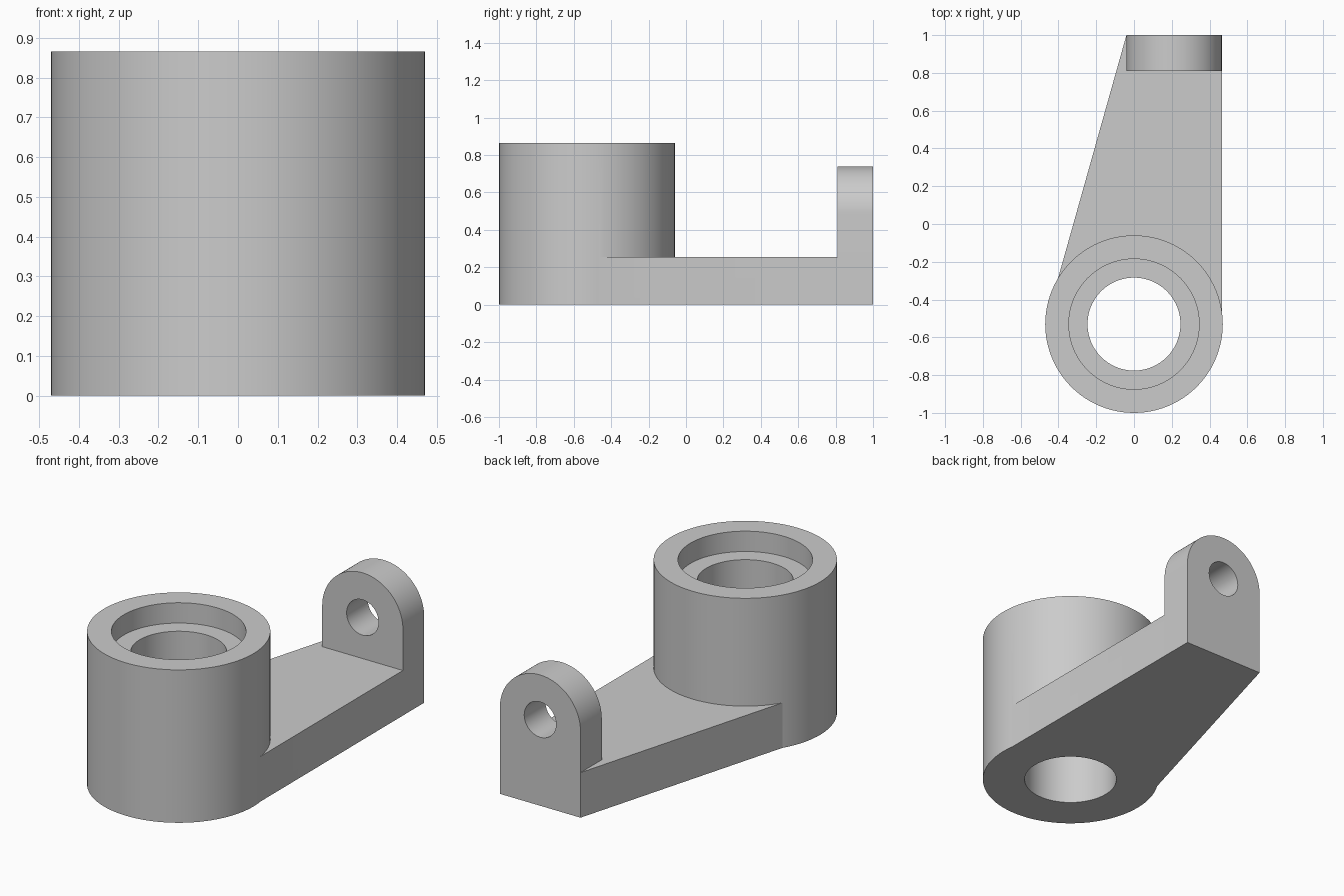
import bpy
import bmesh
import math
from mathutils import Vector

if "Cube" in bpy.data.objects:
    bpy.data.objects.remove(bpy.data.objects["Cube"])


def prism(name, outline, depth):
    """Extrude a closed outline of 3D points along the depth vector."""
    bm = bmesh.new()
    face = bm.faces.new([bm.verts.new(p) for p in outline])
    top = bmesh.ops.extrude_face_region(bm, geom=[face], use_keep_orig=True)
    verts = [g for g in top["geom"] if isinstance(g, bmesh.types.BMVert)]
    bmesh.ops.translate(bm, verts=verts, vec=Vector(depth))
    bmesh.ops.recalc_face_normals(bm, faces=bm.faces[:])
    mesh = bpy.data.meshes.new(name)
    bm.to_mesh(mesh)
    bm.free()
    obj = bpy.data.objects.new(name, mesh)
    bpy.context.collection.objects.link(obj)
    return obj


def arc(cx, cy, r, start, end, n):
    return [(cx + r * math.cos(start + (end - start) * i / n),
             cy + r * math.sin(start + (end - start) * i / n)) for i in range(n + 1)]


def disc(name, r, z0, z1):
    """Upright cylinder on the boss axis."""
    ring = arc(0, BOSS_Y, r, 0, math.tau, 96)[:-1]
    return prism(name, [(x, y, z0) for x, y in ring], (0, 0, z1 - z0))


def combine(target, other, operation):
    mod = target.modifiers.new(operation.title(), 'BOOLEAN')
    mod.operation = operation
    mod.solver = 'EXACT'
    mod.object = other
    bpy.context.view_layer.objects.active = target
    bpy.ops.object.modifier_apply(modifier=mod.name)
    bpy.data.objects.remove(other)


BOSS_Y, BOSS_R, BOSS_H = -0.53, 0.47, 0.865
ARM_H, RIGHT, LEFT = 0.255, 0.465, -0.04
LUG_Y0, LUG_R = 0.81, (RIGHT - LEFT) / 2
LUG_X, LUG_Z = (RIGHT + LEFT) / 2, 0.4875

# tapered arm
arm_outline = [(RIGHT, BOSS_Y), (RIGHT, 1), (LEFT, 1), (-0.4366, -0.41), (-0.2, BOSS_Y)]
bracket = prism("lever_bracket", [(x, y, 0) for x, y in arm_outline], (0, 0, ARM_H))

# round-topped lug at the back end
lug_outline = [(LEFT, ARM_H), (RIGHT, ARM_H)] + arc(LUG_X, LUG_Z, LUG_R, 0, math.pi, 48)
combine(bracket, prism("lug", [(x, LUG_Y0, z) for x, z in lug_outline],
                       (0, 1 - LUG_Y0, 0)), 'UNION')

# cylindrical boss
combine(bracket, disc("boss", BOSS_R, 0, BOSS_H), 'UNION')

# through bore, counterbore and lug hole
combine(bracket, disc("bore", 0.246, -0.1, 1), 'DIFFERENCE')
combine(bracket, disc("counterbore", 0.345, BOSS_H - 0.115, 1), 'DIFFERENCE')
hole = arc(LUG_X, LUG_Z, 0.1, 0, math.tau, 64)[:-1]
combine(bracket, prism("lug_hole", [(x, LUG_Y0 - 0.1, z) for x, z in hole],
                       (0, 0.4, 0)), 'DIFFERENCE')

# smooth round walls, crisp edges
bpy.context.view_layer.objects.active = bracket
bracket.select_set(True)
bpy.ops.object.shade_smooth_by_angle(angle=math.radians(10))
